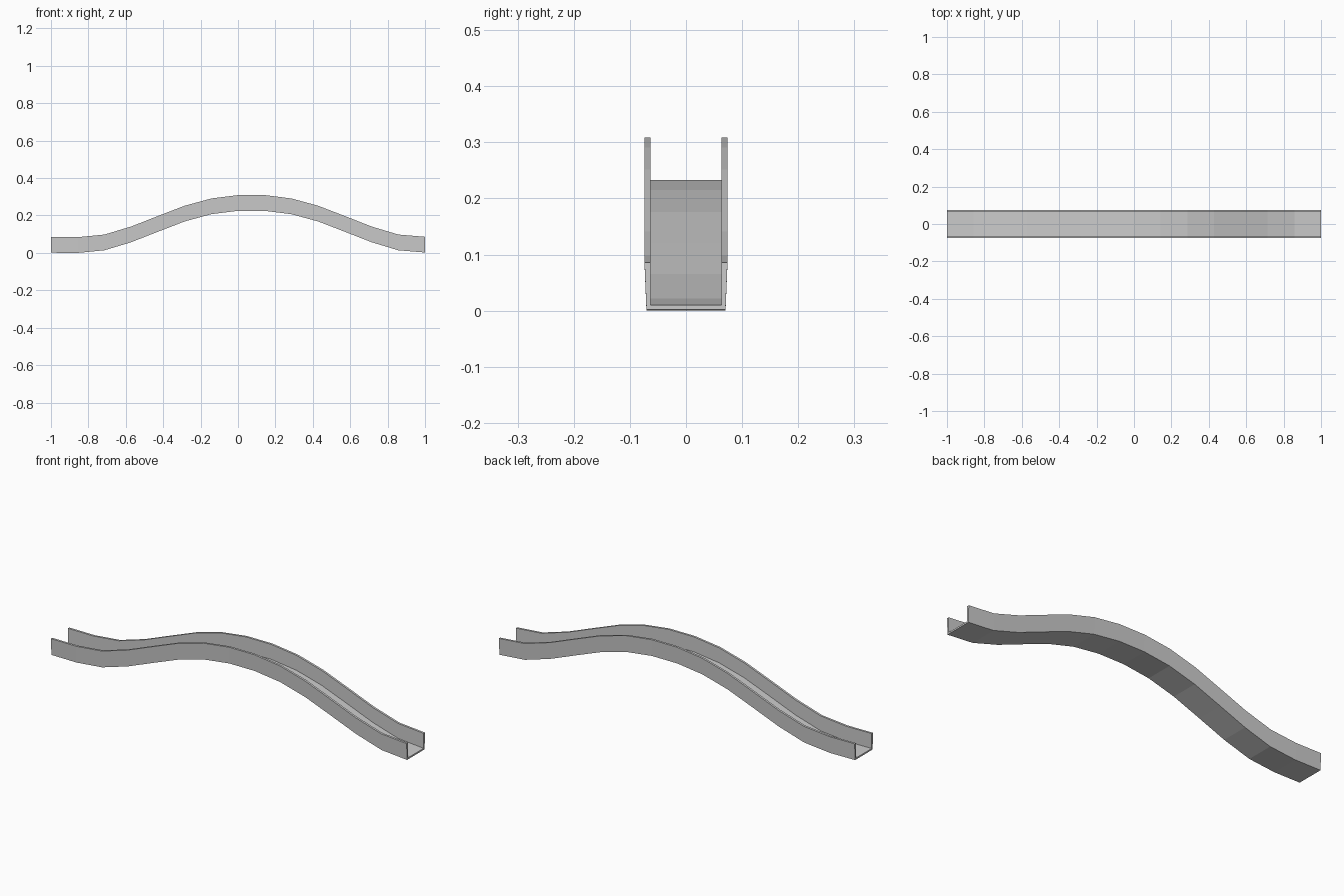
import bpy, bmesh

if "Cube" in bpy.data.objects:
    bpy.data.objects.remove(bpy.data.objects["Cube"])

# Height of the track underside at 15 evenly spaced stations
heights = [0.001, 0.0, 0.014, 0.057, 0.113, 0.168, 0.207, 0.225,
           0.225, 0.207, 0.168, 0.113, 0.057, 0.014, 0.002]

# U-shaped cross-section (y, z): outer sides taper towards the base
half = [(0.0705, 0.0), (0.074, 0.084), (0.063, 0.084), (0.063, 0.008)]
profile = half + [(-y, z) for y, z in reversed(half)]
n = len(profile)

# Sweep the section along the hump, keeping it upright
bm = bmesh.new()
last = len(heights) - 1
rings = [[bm.verts.new((-1 + 2 * i / last, y, h + z)) for y, z in profile]
         for i, h in enumerate(heights)]
for a, b in zip(rings, rings[1:]):
    for j in range(n):
        k = (j + 1) % n
        bm.faces.new((a[j], a[k], b[k], b[j]))

# End caps: two walls and the floor
for r in (rings[0], rings[-1]):
    bm.faces.new((r[0], r[1], r[2], r[3]))
    bm.faces.new((r[4], r[5], r[6], r[7]))
    bm.faces.new((r[0], r[3], r[4], r[7]))

bmesh.ops.recalc_face_normals(bm, faces=bm.faces)
mesh = bpy.data.meshes.new("hump_track")
bm.to_mesh(mesh)
bm.free()
track = bpy.data.objects.new("hump_track", mesh)
bpy.context.collection.objects.link(track)
